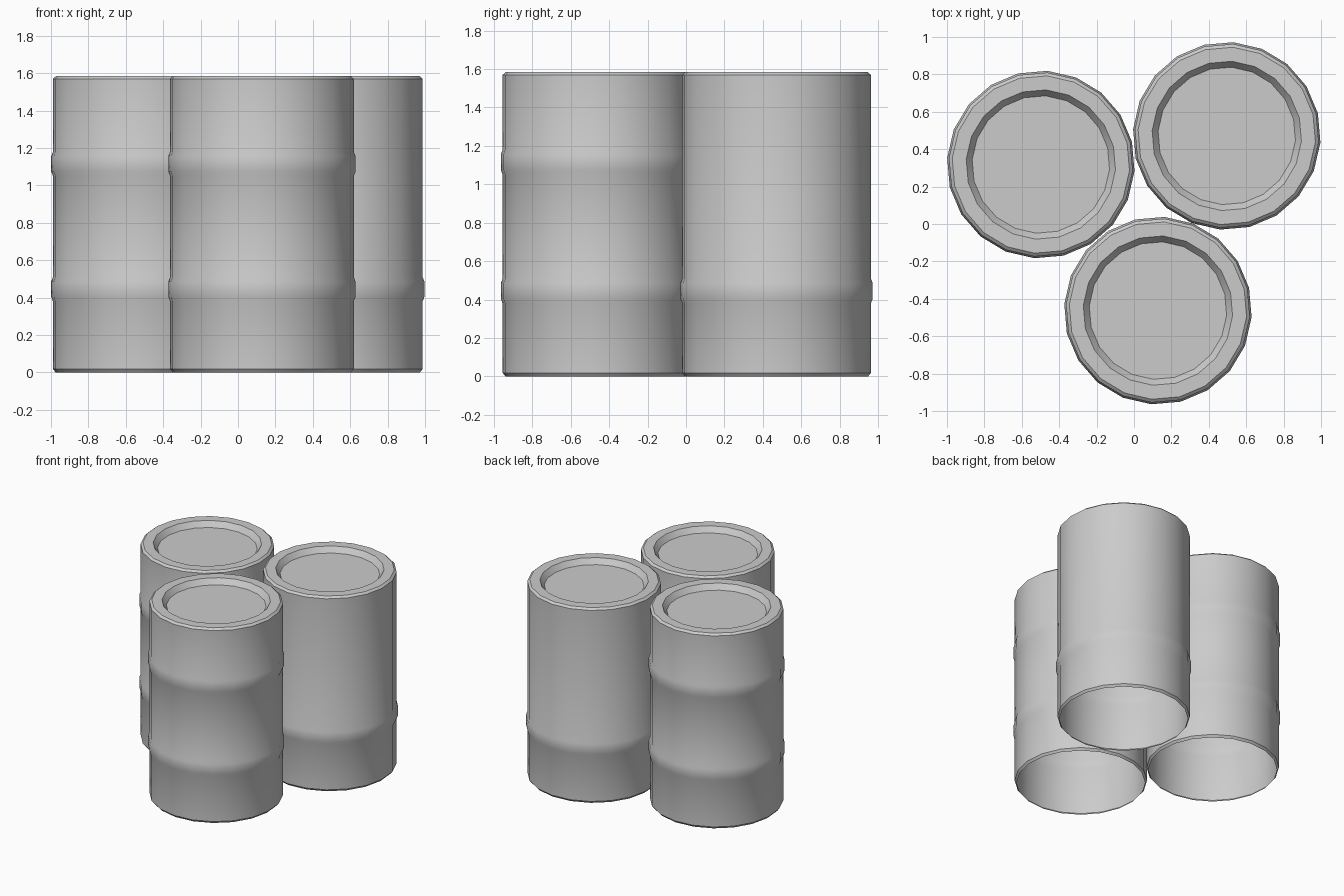
import bpy, bmesh, math

if "Cube" in bpy.data.objects:
    bpy.data.objects.remove(bpy.data.objects["Cube"])

SIDES = 20
OFFSET = math.radians(-4)
BODY_R, RIB_R, HEIGHT = 0.4925, 0.502, 1.585


def rib(z):
    # raised hoop around the drum wall
    return [(BODY_R, z - 0.065), (RIB_R, z - 0.04), (RIB_R, z + 0.04), (BODY_R, z + 0.065)]


def barrel(name, x, y, rib_heights):
    # wall profile from the open bottom up to the recessed lid
    profile = [(0.478, 0.0), (BODY_R, 0.018)]
    for z in rib_heights:
        profile += rib(z)
    profile += [(BODY_R, HEIGHT - 0.015), (0.475, HEIGHT),
                (0.40, HEIGHT), (0.368, HEIGHT - 0.043)]

    bm = bmesh.new()
    rings = []
    for r, z in profile:
        rings.append([bm.verts.new((r * math.cos(OFFSET + math.tau * i / SIDES),
                                    r * math.sin(OFFSET + math.tau * i / SIDES), z))
                      for i in range(SIDES)])
    for low, high in zip(rings, rings[1:]):
        for i in range(SIDES):
            j = (i + 1) % SIDES
            bm.faces.new((low[i], low[j], high[j], high[i]))
    bm.faces.new(rings[-1])  # lid floor

    mesh = bpy.data.meshes.new(name)
    bm.to_mesh(mesh)
    bm.free()
    obj = bpy.data.objects.new(name, mesh)
    obj.location = (x, y, 0)
    bpy.context.collection.objects.link(obj)
    bpy.ops.object.select_all(action='DESELECT')
    obj.select_set(True)
    bpy.context.view_layer.objects.active = obj
    bpy.ops.object.shade_smooth_by_angle(angle=math.radians(30))


# three drums; the rear right one has only the lower hoop
barrel("barrel_left", -0.498, 0.318, (0.445, 1.115))
barrel("barrel_rear_right", 0.496, 0.471, (0.445,))
barrel("barrel_front", 0.128, -0.463, (0.445, 1.115))
